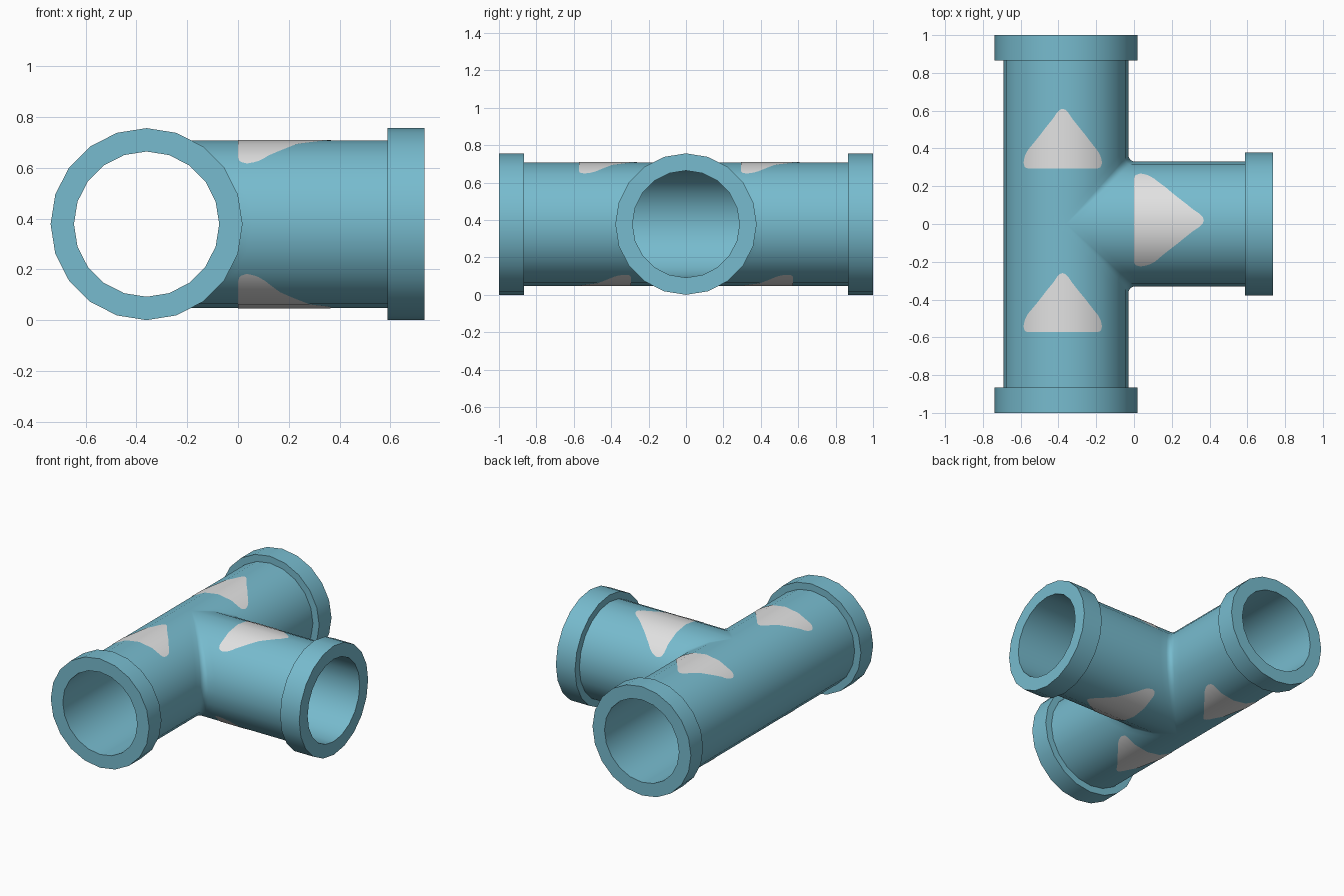
import bpy, bmesh, math
from mathutils import Vector

if "Cube" in bpy.data.objects:
    bpy.data.objects.remove(bpy.data.objects["Cube"])

N = 20                                    # sides of every tube
CX, CZ = -0.36, 0.378                     # main pipe axis (runs along y)
R_OUT, R_IN, R_COL = 0.33, 0.286, 0.378
Y_COL, Y_END = 0.865, 1.0                 # collar start and end on main pipe
X_COL, X_END = 0.588, 0.735               # collar start and end on branch
STEP = 2 * math.pi / N


def material(name, rgb):
    m = bpy.data.materials.new(name)
    m.diffuse_color = (*rgb, 1)
    m.use_nodes = True
    m.node_tree.nodes["Principled BSDF"].inputs["Base Color"].default_value = m.diffuse_color
    return m


teal = material("teal", (0.185, 0.50, 0.62))
grey = material("light_grey", (0.76, 0.76, 0.76))


def finish(bm, name, mat, recalc=True):
    bmesh.ops.remove_doubles(bm, verts=bm.verts, dist=1e-5)
    if recalc:
        bmesh.ops.recalc_face_normals(bm, faces=bm.faces)
    me = bpy.data.meshes.new(name)
    bm.to_mesh(me)
    bm.free()
    me.materials.append(mat)
    ob = bpy.data.objects.new(name, me)
    bpy.context.collection.objects.link(ob)
    bpy.context.view_layer.objects.active = ob
    ob.select_set(True)
    bpy.ops.object.shade_smooth_by_angle(angle=math.radians(35))
    ob.select_set(False)
    return ob


def grid(bm, rows, closed=False):
    """Join neighbouring rows of points with quads."""
    vs = [[bm.verts.new(p) for p in row] for row in rows]
    pairs = list(zip(vs, vs[1:])) + ([(vs[-1], vs[0])] if closed else [])
    for a, b in pairs:
        for i in range(len(a) - 1):
            bm.faces.new((a[i], a[i + 1], b[i + 1], b[i]))


def tee_skin(bm, r, fillet):
    """One skin of the tee: plain back half, mitred and filleted front."""
    back = []
    for k in range(N // 4, 3 * N // 4 + 1):
        x, z = CX + r * math.cos(k * STEP), CZ + r * math.sin(k * STEP)
        back.append([(x, y, z) for y in (-Y_COL, -0.05, 0, 0.05, Y_COL)])
    grid(bm, back)
    for s in (1, -1):
        rows = []
        for k in range(-N // 4, N // 4 + 1):
            c, z = r * math.cos(k * STEP), CZ + r * math.sin(k * STEP)
            t = fillet * c / r
            row = [(CX + c, s * Y_COL, z), (CX + c, s * (c + t + 0.05), z)]
            for j in range(5):
                th = j * math.pi / 8
                row.append((CX + c + t - t * math.cos(th),
                            s * (c + t - t * math.sin(th)), z))
            row += [(CX + c + t + 0.05, s * c, z), (X_COL, s * c, z)]
            rows.append(row)
        grid(bm, rows)


def main_point(r, a, d):
    return (CX + r * math.cos(a), d, CZ + r * math.sin(a))


def branch_point(r, a, d):
    return (d, r * math.cos(a), CZ + r * math.sin(a))


# Hollow tee body
bm = bmesh.new()
tee_skin(bm, R_OUT, 0.035)
tee_skin(bm, R_IN, 0.02)
for point, d in ((main_point, Y_COL), (main_point, -Y_COL), (branch_point, X_COL)):
    grid(bm, [[point(r, k * STEP, d) for r in (R_OUT, R_IN)] for k in range(N)], True)
finish(bm, "tee_pipe", teal)

# End collars
for name, point, d0, d1 in (("back_collar", main_point, Y_COL, Y_END),
                            ("front_collar", main_point, -Y_COL, -Y_END),
                            ("branch_collar", branch_point, X_COL, X_END)):
    bm = bmesh.new()
    prof = [(R_IN, d0), (R_COL, d0), (R_COL, d1), (R_IN, d1), (R_IN, d0)]
    grid(bm, [[point(r, k * STEP, d) for r, d in prof] for k in range(N)], True)
    finish(bm, name, teal)

# Painted arrows: (across, far edge, near edge) as fractions of half width / length
SHAPE = [(0, 1, 0), (0.07, 0.985, 0), (0.15, 0.93, 0), (0.24, 0.84, 0),
         (0.9, 0.29, 0), (0.96, 0.215, 0.015), (0.99, 0.15, 0.05), (1, 0.10, 0.09)]


def edge_at(u):
    for (u0, f0, n0), (u1, f1, n1) in zip(SHAPE, SHAPE[1:]):
        if u <= u1:
            w = (u - u0) / (u1 - u0)
            return f0 + (f1 - f0) * w, n0 + (n1 - n0) * w
    return SHAPE[-1][1:]


def arrow(name, point, shift, half, base, length, under):
    """Thin plate hugging the flat sides of the tube, shaded like the tube."""
    bm, rows = bmesh.new(), []
    for i in range(-48, 49):
        far, near = edge_at(abs(i) / 48)
        a = math.acos((shift + half * i / 48) / R_OUT)
        r = R_OUT * math.cos(STEP / 2) / math.cos(a % STEP - STEP / 2) + 0.002
        row = [Vector(point(r, a, base + length * (near + (far - near) * j / 4)))
               for j in range(5)]
        if under:                          # half turn about the branch axis
            row = [Vector((p.x, -p.y, 2 * CZ - p.z)) for p in row]
        rows.append(row)
    grid(bm, rows)
    for f in bm.faces:
        f.normal_update()
        if (f.normal.z > 0) == under:
            f.normal_flip()
    ob = finish(bm, name, grey, False)
    normals = []
    for v in ob.data.vertices:
        n = v.co - Vector((CX, v.co.y, CZ) if point is main_point else (v.co.x, 0, CZ))
        normals.append(n.normalized())
    ob.data.normals_split_custom_set_from_vertices(normals)


for under in (False, True):
    side = "bottom" if under else "top"
    arrow(side + "_arrow_a", main_point, -0.018, 0.208, 0.295, 0.315, under)
    arrow(side + "_arrow_b", main_point, -0.018, 0.208, -0.572, 0.312, under)
    arrow(side + "_branch_arrow", branch_point, 0.02, 0.246, 0.0, 0.37, under)
